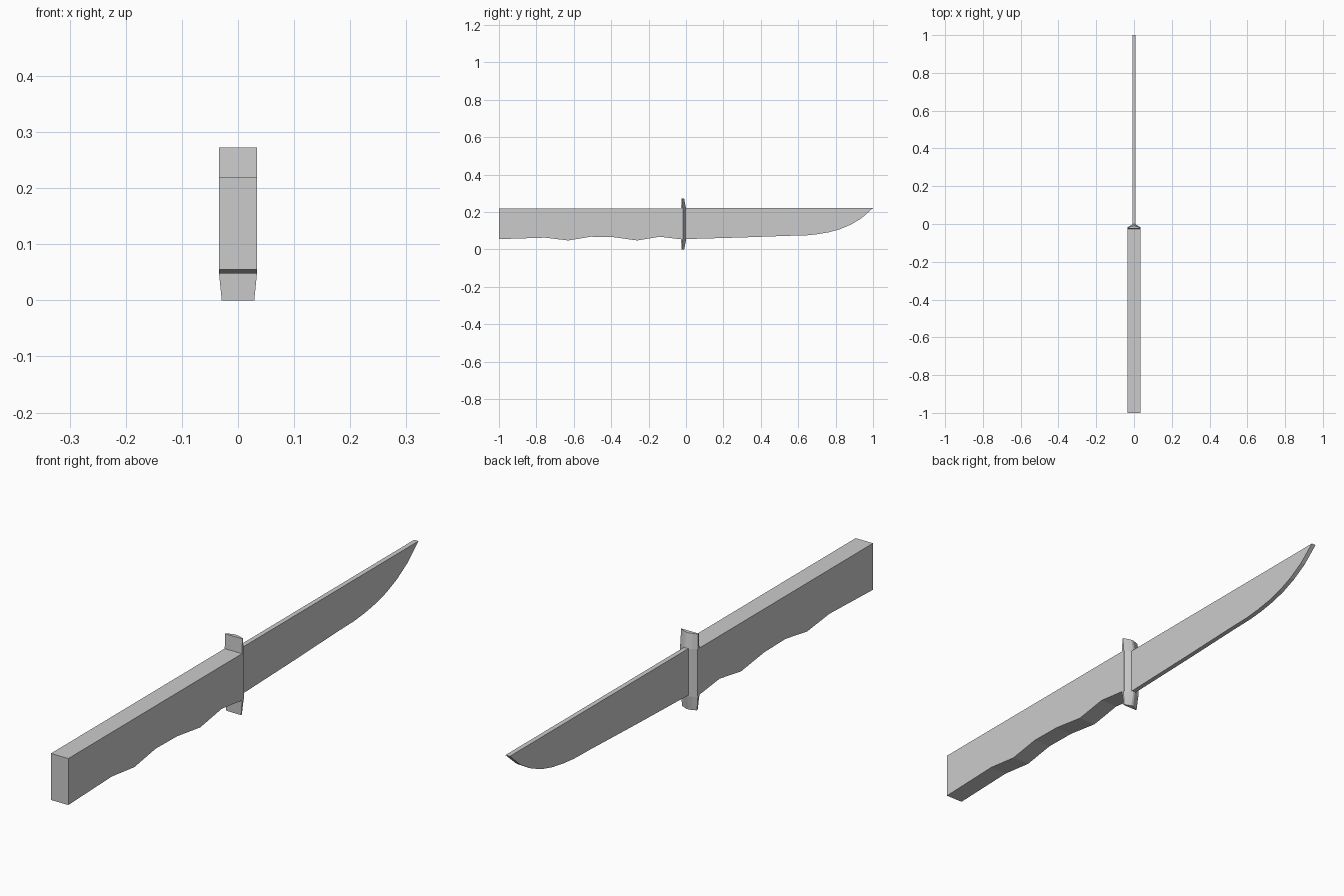
import bpy, bmesh

if "Cube" in bpy.data.objects:
    bpy.data.objects.remove(bpy.data.objects["Cube"])


def add_object(name, verts, faces):
    mesh = bpy.data.meshes.new(name)
    mesh.from_pydata(verts, [], faces)
    bm = bmesh.new()
    bm.from_mesh(mesh)
    bmesh.ops.recalc_face_normals(bm, faces=bm.faces)
    bm.to_mesh(mesh)
    bm.free()
    obj = bpy.data.objects.new(name, mesh)
    bpy.context.collection.objects.link(obj)
    return obj


def bridge_rings(name, rings):
    """Join equal-sized vertex rings and cap both ends."""
    n = len(rings[0])
    verts = [v for ring in rings for v in ring]
    faces = [list(range(n)), list(range(len(verts) - n, len(verts)))]
    for r in range(len(rings) - 1):
        for i in range(n):
            j = (i + 1) % n
            faces.append([r * n + i, r * n + j, (r + 1) * n + j, (r + 1) * n + i])
    return add_object(name, verts, faces)


def slab(name, profile, half):
    """Extrude a (y, z) side profile across x."""
    return bridge_rings(name, [[(x, y, z) for y, z in profile] for x in (-half, half)])


# Handle with finger grooves along the underside
slab("handle", [(-1, 0.22), (-1, 0.055), (-0.755, 0.063), (-0.63, 0.048),
                (-0.51, 0.068), (-0.39, 0.066), (-0.26, 0.048), (-0.14, 0.068),
                (-0.015, 0.053), (-0.015, 0.22)], 0.034)

# Blade with straight spine and upswept tip
slab("blade", [(-0.015, 0.221), (-0.015, 0.055), (0.3, 0.064), (0.55, 0.073),
               (0.64, 0.075), (0.70, 0.081), (0.76, 0.091), (0.82, 0.107),
               (0.88, 0.132), (0.94, 0.168), (1, 0.221)], 0.0085)

# Guard: wedge-shaped bar, thinner towards its two ends
rings = []
for z, half, back, side, ridge in [(0.0, 0.029, -0.024, -0.020, -0.010),
                                   (0.05, 0.034, -0.026, -0.018, 0.0),
                                   (0.22, 0.034, -0.026, -0.018, 0.0),
                                   (0.272, 0.034, -0.024, -0.020, -0.010)]:
    rings.append([(-half, back, z), (half, back, z), (half, side, z),
                  (half * 0.5, side + (ridge - side) * 0.6, z), (0.004, ridge, z),
                  (-0.004, ridge, z), (-half * 0.5, side + (ridge - side) * 0.6, z),
                  (-half, side, z)])
bridge_rings("guard", rings)
